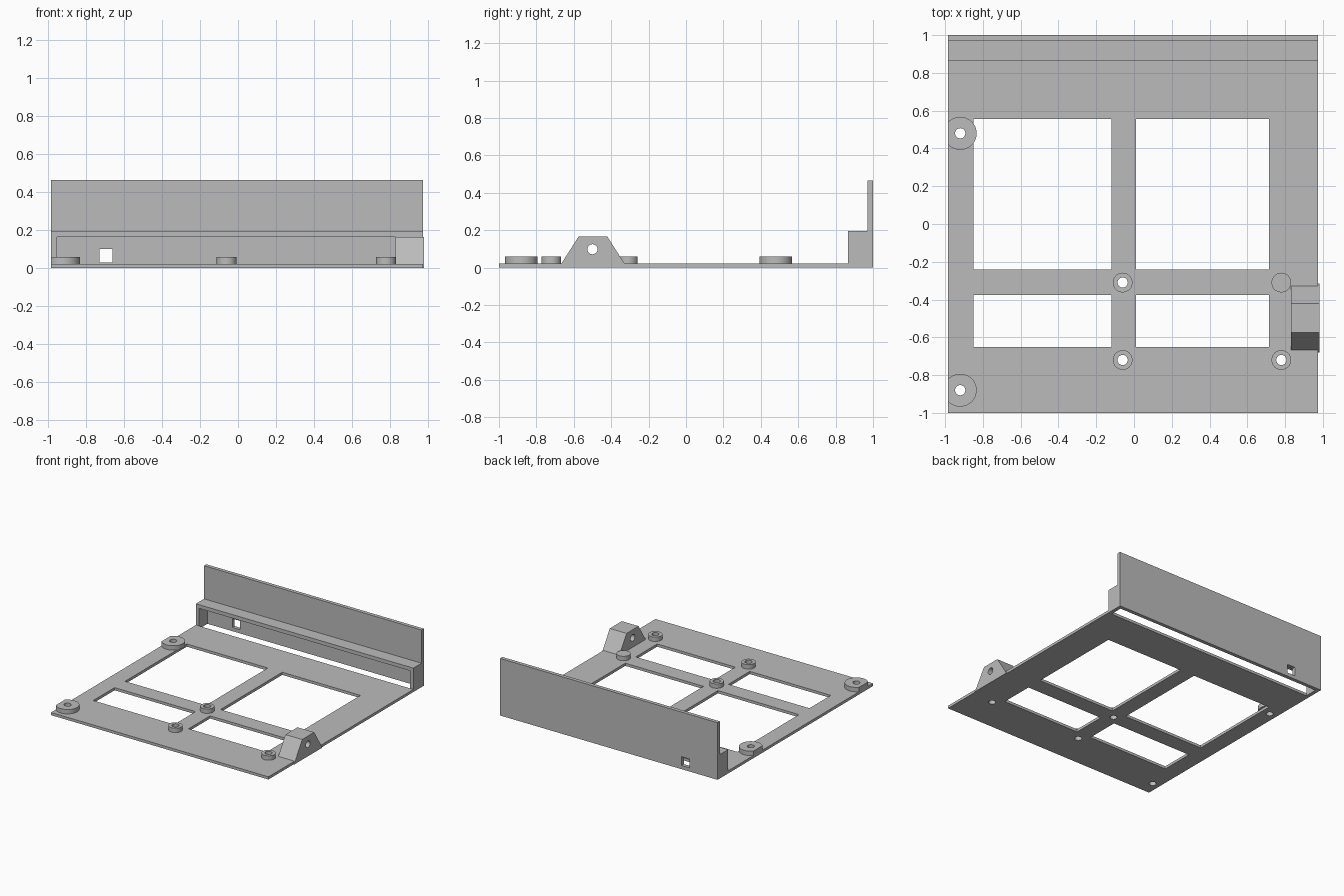
import bpy, bmesh
from math import pi
from mathutils import Matrix, Vector

if "Cube" in bpy.data.objects:
    bpy.data.objects.remove(bpy.data.objects["Cube"], do_unlink=True)

grey = bpy.data.materials.new("plain grey")
grey.use_nodes = True
grey.diffuse_color = (0.5, 0.5, 0.5, 1)
grey.node_tree.nodes["Principled BSDF"].inputs["Base Color"].default_value = (0.5, 0.5, 0.5, 1)

LEFT, RIGHT = -0.985, 0.975
PLATE = 0.022


def finish(name, bm):
    bmesh.ops.recalc_face_normals(bm, faces=bm.faces)
    mesh = bpy.data.meshes.new(name)
    bm.to_mesh(mesh)
    bm.free()
    mesh.materials.append(grey)
    ob = bpy.data.objects.new(name, mesh)
    bpy.context.collection.objects.link(ob)
    return ob


def box(name, x0, x1, y0, y1, z0, z1):
    bm = bmesh.new()
    bmesh.ops.create_cube(bm, size=1)
    for v in bm.verts:
        v.co = Vector(((x0, x1)[v.co.x > 0], (y0, y1)[v.co.y > 0], (z0, z1)[v.co.z > 0]))
    return finish(name, bm)


def cylinder(name, centre, radius, depth, axis="Z", sides=48):
    bm = bmesh.new()
    turn = Matrix.Rotation(pi / 2, 4, "Y") if axis == "X" else Matrix()
    bmesh.ops.create_cone(bm, cap_ends=True, segments=sides, radius1=radius, radius2=radius,
                          depth=depth, matrix=Matrix.Translation(centre) @ turn)
    return finish(name, bm)


def extrude_x(name, profile, x0, x1):
    """Extrude a (y, z) outline along x."""
    bm = bmesh.new()
    face = bm.faces.new([bm.verts.new((x0, y, z)) for y, z in profile])
    out = bmesh.ops.extrude_face_region(bm, geom=[face])["geom"]
    moved = [g for g in out if isinstance(g, bmesh.types.BMVert)]
    bmesh.ops.translate(bm, verts=moved, vec=(x1 - x0, 0, 0))
    return finish(name, bm)


def cut(ob, *cutters):
    bpy.context.view_layer.objects.active = ob
    for c in cutters:
        mod = ob.modifiers.new("cut", "BOOLEAN")
        mod.operation, mod.solver, mod.object = "DIFFERENCE", "EXACT", c
        bpy.ops.object.modifier_apply(modifier=mod.name)
        bpy.data.objects.remove(c, do_unlink=True)


def smooth(ob):
    bpy.ops.object.select_all(action="DESELECT")
    ob.select_set(True)
    bpy.context.view_layer.objects.active = ob
    bpy.ops.object.shade_smooth_by_angle(angle=pi / 6)


# Base plate with four windows
plate = box("base_plate", LEFT, RIGHT, -1, 0.865, 0, PLATE)
for x0, x1 in ((-0.85, -0.12), (0.01, 0.715)):
    for y0, y1 in ((-0.65, -0.375), (-0.24, 0.555)):
        cut(plate, box("window_cutter", x0, x1, y0, y1, -1, 1))

# Mounting bosses: name, x, y, radius, drilled through
bosses = [("corner_boss_front", -0.92, -0.88, 0.087, True),
          ("corner_boss_back", -0.92, 0.48, 0.087, True),
          ("middle_boss_front", -0.06, -0.72, 0.052, True),
          ("middle_boss_back", -0.06, -0.31, 0.052, True),
          ("side_boss_front", 0.78, -0.72, 0.052, True),
          ("side_boss_back", 0.78, -0.31, 0.052, False)]
for name, x, y, radius, drilled in bosses:
    boss = cylinder(name, (x, y, PLATE + 0.018), radius, 0.036)
    if x - radius < LEFT:
        cut(boss, box("trim_cutter", LEFT - 1, LEFT, y - 1, y + 1, -1, 1))
    if drilled:
        for part in (boss, plate):
            cut(part, cylinder("hole_cutter", (x, y, 0), 0.027, 1))
    smooth(boss)
smooth(plate)

# Back wall with a hollow ledge, open to the front and below
wall = extrude_x("back_wall", [(0.865, 0), (1, 0), (1, 0.465), (0.97, 0.465),
                               (0.97, 0.195), (0.865, 0.195)], LEFT, RIGHT)
cut(wall, box("channel_cutter", -0.955, 0.945, 0.5, 0.97, -1, 0.165),
    box("port_cutter", -0.73, -0.66, 0.9, 1.5, 0.03, 0.102))

# Side bracket with a cross hole
bracket = extrude_x("side_bracket", [(-0.68, 0), (-0.575, 0.165), (-0.42, 0.165), (-0.315, 0)],
                    0.83, 0.981)
cut(bracket, cylinder("pin_cutter", (0.9, -0.5, 0.098), 0.027, 1, "X"))
smooth(bracket)
